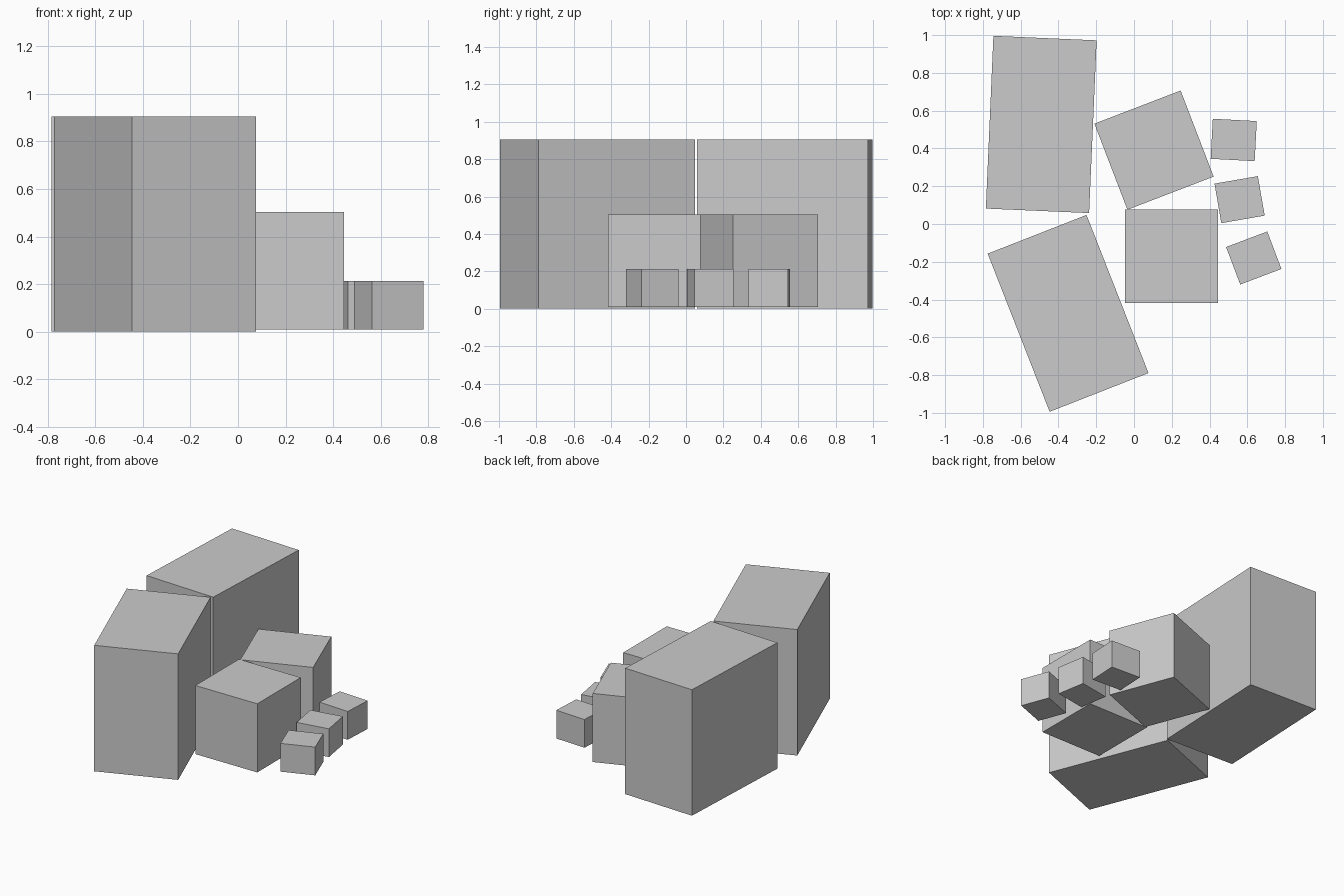
import bpy
from math import radians

cube = bpy.data.objects.get("Cube")
if cube:
    bpy.data.objects.remove(cube, do_unlink=True)

# Single plain grey
grey = bpy.data.materials.new("plain_grey")
grey.use_nodes = True
colour = (0.6, 0.6, 0.6, 1)
grey.diffuse_color = colour
grey.node_tree.nodes["Principled BSDF"].inputs["Base Color"].default_value = colour


def block(name, centre, size, angle, bottom, top):
    """Upright box, turned about z, spanning bottom to top."""
    bpy.ops.mesh.primitive_cube_add(size=1)
    ob = bpy.context.object
    ob.name = name
    ob.location = (*centre, (bottom + top) / 2)
    ob.scale = (*size, top - bottom)
    ob.rotation_euler.z = radians(angle)
    ob.data.materials.append(grey)


# Tall blocks at the right side
TALL = (0, 0.905)
block("tall_block_back", (-0.491, 0.527), (0.547, 0.915), -2.5, *TALL)
block("tall_block_front", (-0.349, -0.473), (0.562, 0.899), 21.4, *TALL)

# Medium cubes in the middle
MEDIUM = (0.01, 0.503)
block("medium_block_back", (0.106, 0.391), (0.489, 0.488), 21, *MEDIUM)
block("medium_block_front", (0.199, -0.17), (0.492, 0.494), 0, *MEDIUM)

# Row of small cubes at the left side
SMALL = (0.01, 0.213)
SMALL_SIZE = (0.233, 0.212)
for name, centre, angle in (
    ("small_block_back", (0.528, 0.445), -3),
    ("small_block_middle", (0.559, 0.129), 9.8),
    ("small_block_front", (0.634, -0.18), 20.7),
):
    block(name, centre, SMALL_SIZE, angle, *SMALL)
